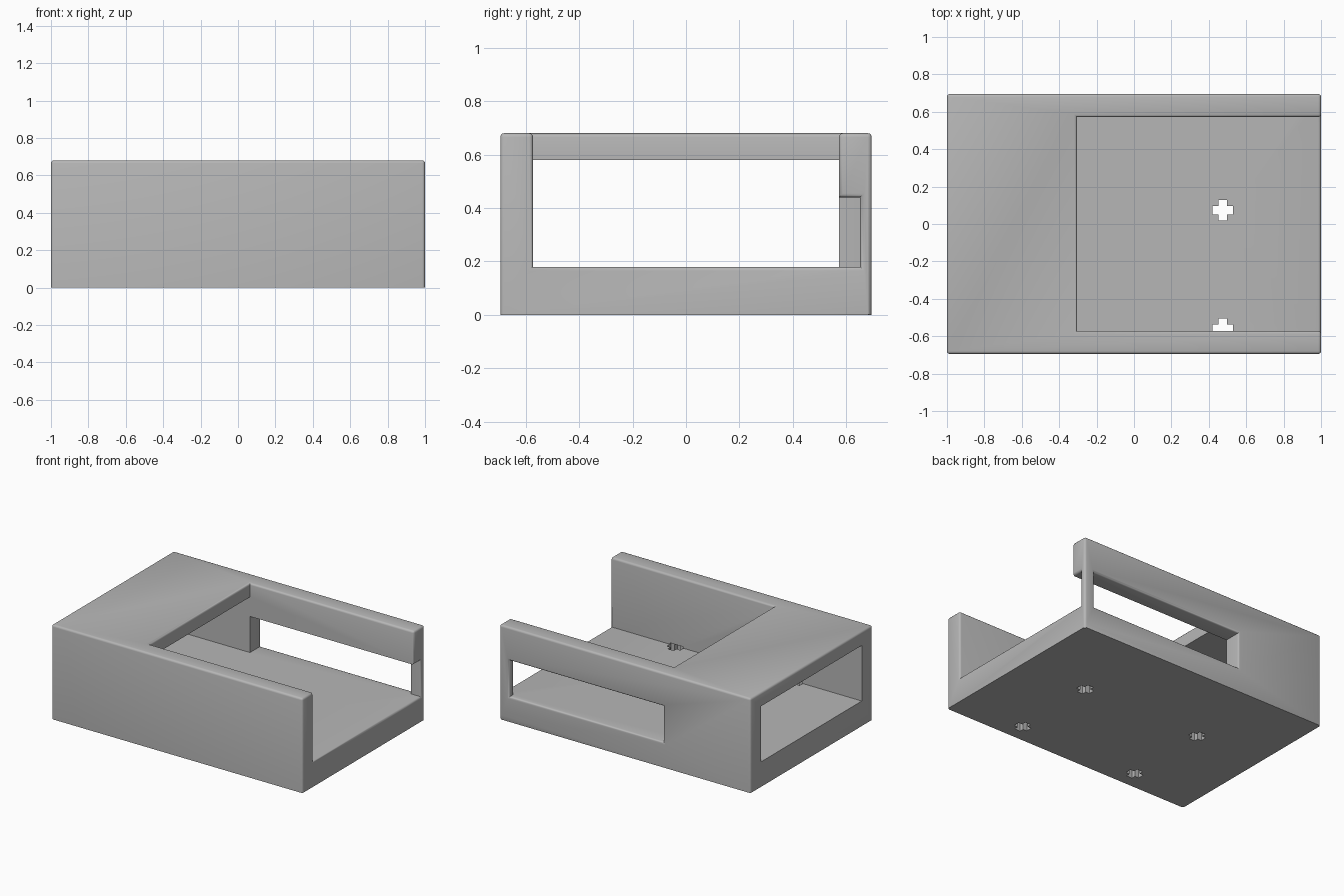
import bpy
import bmesh
from mathutils import Vector

cube = bpy.data.objects.get("Cube")
if cube:
    bpy.data.objects.remove(cube, do_unlink=True)

W, D, H = 1.0, 0.695, 0.68      # half length, half depth, height
FLOOR, ROOF = 0.18, 0.58        # interior floor and ceiling
INNER = 0.572                   # inner wall faces
END = -0.305                    # where the roof and side slot stop

grey = bpy.data.materials.new("plain grey")
grey.use_nodes = True
grey.diffuse_color = (0.47, 0.47, 0.47, 1)
grey.node_tree.nodes["Principled BSDF"].inputs["Base Color"].default_value = grey.diffuse_color


def box(name, x0, x1, y0, y1, z0, z1):
    lo, hi = Vector((x0, y0, z0)), Vector((x1, y1, z1))
    bm = bmesh.new()
    bmesh.ops.create_cube(bm, size=1)
    for v in bm.verts:
        v.co = (lo + hi) / 2 + v.co * (hi - lo)
    mesh = bpy.data.meshes.new(name)
    bm.to_mesh(mesh)
    bm.free()
    mesh.materials.append(grey)
    obj = bpy.data.objects.new(name, mesh)
    bpy.context.collection.objects.link(obj)
    return obj


case = box("open_case", -W, W, -D, D, 0, H)

# Openings: tunnel, roof cut-out, inner side recess, back window
cutters = [
    box("tunnel_cutter", -1.1, 1.1, -INNER, INNER, FLOOR, ROOF),
    box("roof_cutter", END, 1.1, -INNER, INNER, 0.5, 0.8),
    box("recess_cutter", END, 1.1, 0.5, 0.652, FLOOR, 0.44),
    box("window_cutter", END, 0.92, 0.6, 0.8, FLOOR, 0.44),
]

# Cross-shaped screw holes through the floor
for x in (-0.475, 0.475):
    for y in (-0.56, 0.073):
        for a, b in ((0.054, 0.023), (0.023, 0.054)):
            cutters.append(box("cross_cutter", x - a, x + a, y - b, y + b, -0.1, 0.19))

bpy.context.view_layer.objects.active = case
for cutter in cutters:
    mod = case.modifiers.new("cut", "BOOLEAN")
    mod.operation = "DIFFERENCE"
    mod.solver = "EXACT"
    mod.object = cutter
    bpy.ops.object.modifier_apply(modifier=mod.name)
    bpy.data.objects.remove(cutter, do_unlink=True)

# Round the outer edges, leaving the bottom and the left-hand window sharp
bm = bmesh.new()
bm.from_mesh(case.data)
bmesh.ops.remove_doubles(bm, verts=bm.verts, dist=0.0005)
bmesh.ops.dissolve_limit(bm, angle_limit=0.02, verts=bm.verts, edges=bm.edges)


def rounded(edge):
    mid = (edge.verts[0].co + edge.verts[1].co) / 2
    outside = mid.x > 0.99 or abs(mid.y) > D - 0.01 or mid.z > H - 0.01
    return (mid.z > 0.01 and outside and edge.is_manifold
            and edge.calc_face_angle_signed() > 0.5)


bmesh.ops.bevel(bm, geom=[e for e in bm.edges if rounded(e)], offset=0.015,
                segments=3, profile=0.5, affect="EDGES", clamp_overlap=True)
bm.to_mesh(case.data)
bm.free()

bpy.ops.object.select_all(action="DESELECT")
case.select_set(True)
bpy.ops.object.shade_smooth_by_angle(angle=0.6)
